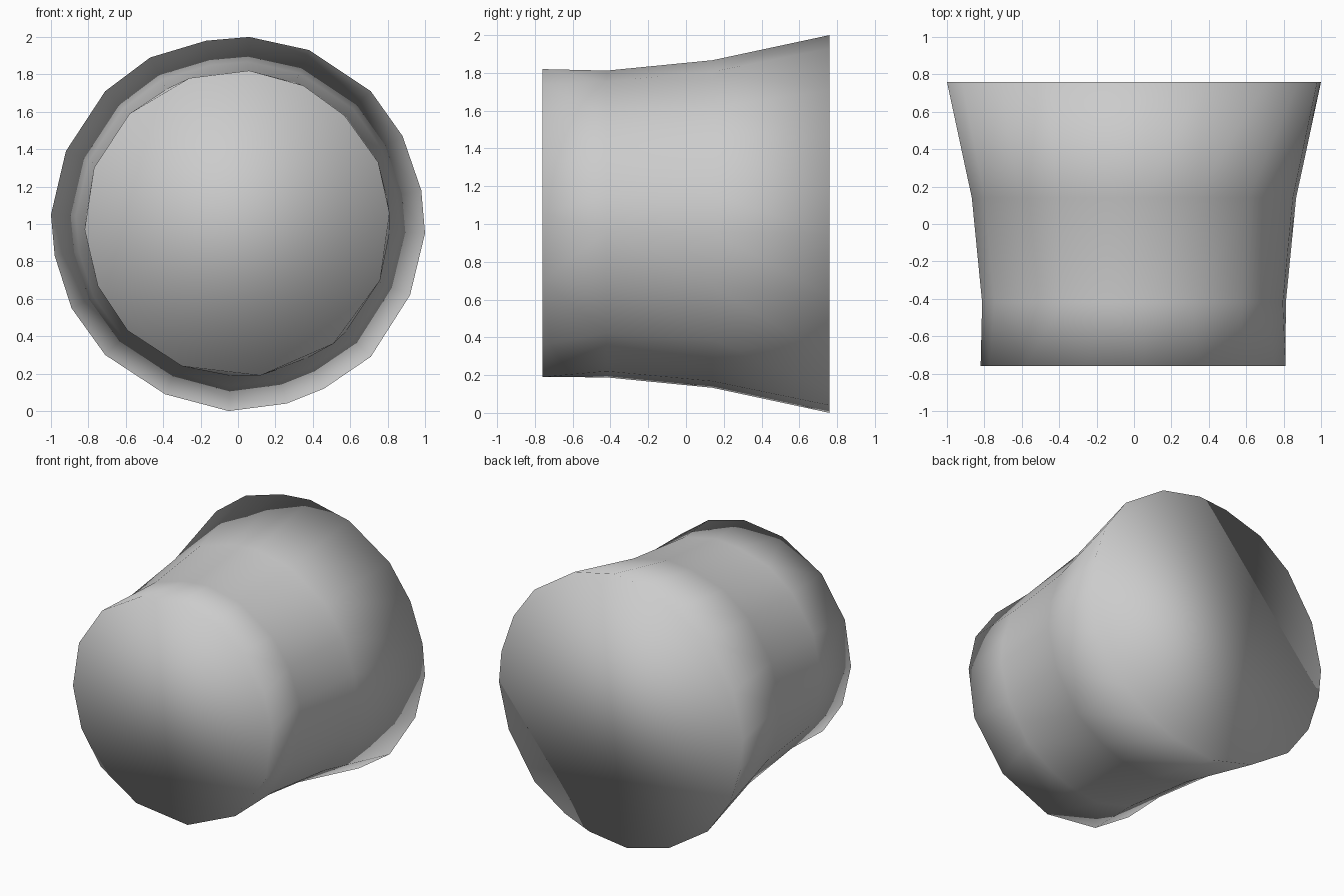
import bpy, bmesh

if "Cube" in bpy.data.objects:
    bpy.data.objects.remove(bpy.data.objects["Cube"])

# Outlines (x, z) of the small front face and the wide rear rim
FRONT = [(0.06, 1.82), (-0.26, 1.78), (-0.58, 1.59), (-0.77, 1.30), (-0.82, 0.97),
         (-0.75, 0.67), (-0.59, 0.43), (-0.30, 0.24), (0.12, 0.19), (0.51, 0.36),
         (0.76, 0.70), (0.81, 1.06), (0.75, 1.33), (0.57, 1.58), (0.35, 1.74)]
REAR = [(0.06, 2.00), (-0.17, 1.98), (-0.47, 1.89), (-0.71, 1.71), (-0.92, 1.39),
        (-1.00, 1.05), (-0.98, 0.83), (-0.89, 0.55), (-0.71, 0.30), (-0.39, 0.09),
        (-0.05, 0.00), (0.26, 0.04), (0.46, 0.12), (0.71, 0.29), (0.92, 0.62),
        (1.00, 0.95), (0.98, 1.18), (0.88, 1.47), (0.71, 1.71), (0.38, 1.93)]

bm = bmesh.new()


def ring(outline, y, scale=1.0):
    """Closed loop of edges at depth y, scaled about the axis at z = 1."""
    vs = [bm.verts.new((x * scale, y, 1 + (z - 1) * scale)) for x, z in outline]
    return vs, [bm.edges.new((vs[i - 1], vs[i])) for i in range(len(vs))]


# Flared body: straight collar, then widening toward the back
rings = [ring(FRONT, -0.76), ring(REAR, -0.42, 0.812),
         ring(REAR, 0.14, 0.867), ring(REAR, 0.76)]
for a, b in zip(rings, rings[1:]):
    bmesh.ops.bridge_loops(bm, edges=a[1] + b[1])

# End caps
bm.faces.new(rings[0][0])
bm.faces.new(rings[-1][0])
bmesh.ops.recalc_face_normals(bm, faces=bm.faces)
for f in bm.faces:
    f.smooth = True

mesh = bpy.data.meshes.new("flared_plug")
bm.to_mesh(mesh)
bm.free()
obj = bpy.data.objects.new("flared_plug", mesh)
bpy.context.collection.objects.link(obj)
